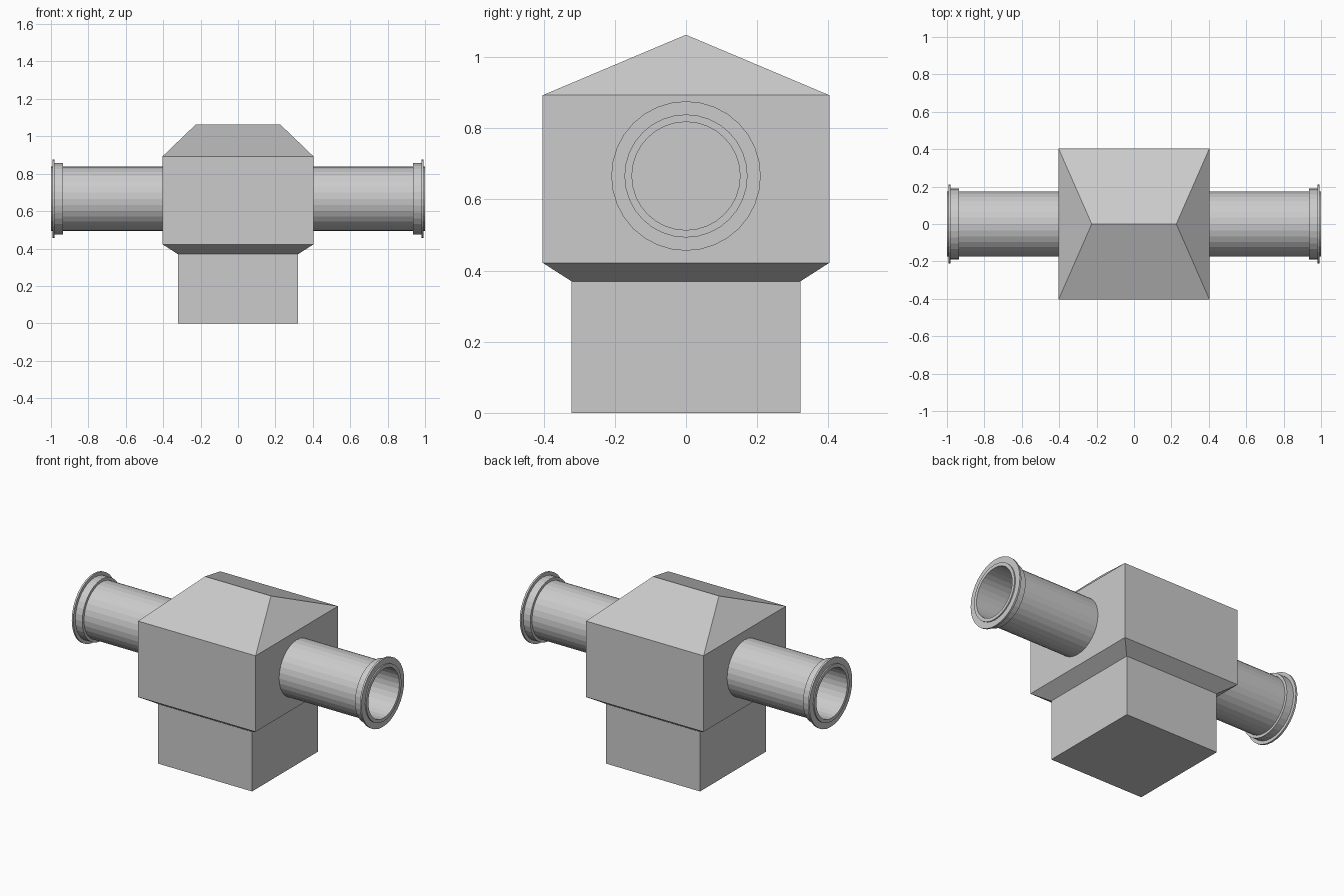
import bpy, bmesh, math

if "Cube" in bpy.data.objects:
    bpy.data.objects.remove(bpy.data.objects["Cube"])


def make_object(name, bm):
    bmesh.ops.recalc_face_normals(bm, faces=bm.faces)
    mesh = bpy.data.meshes.new(name)
    bm.to_mesh(mesh)
    bm.free()
    obj = bpy.data.objects.new(name, mesh)
    bpy.context.collection.objects.link(obj)
    return obj


# Housing: square base, sloped shoulder, wider body and hipped roof
# Each section is (half x, half y, z); the last is collapsed into the ridge
sections = [(0.322, 0.322, 0), (0.322, 0.322, 0.37), (0.403, 0.403, 0.422),
            (0.403, 0.403, 0.893), (0.226, 0, 1.063)]
bm = bmesh.new()
rings = [[bm.verts.new((sx * hx, sy * hy, z))
          for sx, sy in ((-1, -1), (1, -1), (1, 1), (-1, 1))]
         for hx, hy, z in sections]
bm.faces.new(rings[0])
for low, high in zip(rings, rings[1:]):
    for i in range(4):
        j = (i + 1) % 4
        bm.faces.new((low[i], low[j], high[j], high[i]))
bmesh.ops.remove_doubles(bm, verts=bm.verts, dist=0.0001)
make_object("housing", bm)

# Side pipes: hollow tube with collar and thin end flange, as (x, radius)
PIPE_Z, SIDES = 0.666, 32
profile = [(0.40, 0.152), (1.0, 0.152), (1.0, 0.173), (0.993, 0.173),
           (0.993, 0.21), (0.982, 0.21), (0.982, 0.19), (0.935, 0.19),
           (0.935, 0.173), (0.40, 0.173)]
bm = bmesh.new()
loops = []
for k in range(SIDES):
    a = 2 * math.pi * k / SIDES
    loops.append([bm.verts.new((x, r * math.cos(a), PIPE_Z + r * math.sin(a)))
                  for x, r in profile])
for k in range(SIDES):
    a, b = loops[k], loops[(k + 1) % SIDES]
    for i in range(len(profile)):
        j = (i + 1) % len(profile)
        bm.faces.new((a[i], a[j], b[j], b[i]))
pipes = make_object("side_pipes", bm)

# Opposite pipe
mirror = pipes.modifiers.new("mirror", 'MIRROR')
mirror.use_axis[0] = True
mirror.use_mirror_merge = False
